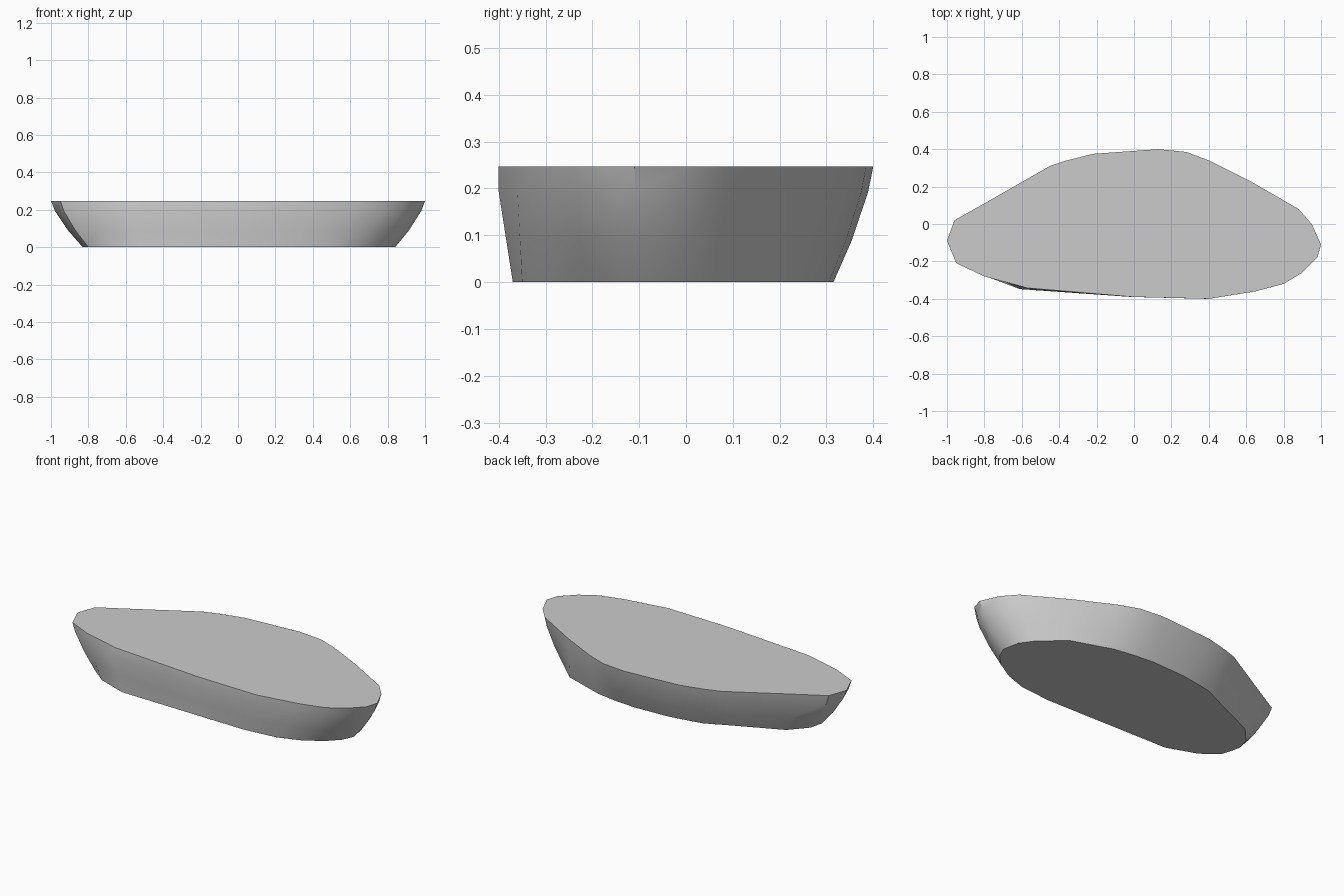
import bpy, bmesh, math
from mathutils import Vector

cube = bpy.data.objects.get("Cube")
if cube:
    bpy.data.objects.remove(cube, do_unlink=True)

HEIGHT = 0.247

# Matching outlines of the base and the rim, counter-clockwise from +x
BASE = [(.84, -.1), (.82, 0), (.77, .07), (.63, .2), (.38, .285), (.25, .305),
        (.12, .315), (-.1, .305), (-.3, .27), (-.45, .2), (-.72, .08),
        (-.81, -.02), (-.83, -.1), (-.8, -.21), (-.7, -.29), (-.52, -.355),
        (-.1, -.363), (.3, -.37), (.5, -.35), (.63, -.305), (.74, -.24), (.81, -.17)]
RIM = [(1, -.11), (.95, 0), (.88, .08), (.62, .23), (.4, .34), (.28, .385),
       (.13, .4), (-.22, .375), (-.36, .34), (-.45, .31), (-.8, .11),
       (-.96, .02), (-1, -.09), (-.95, -.21), (-.8, -.28), (-.57, -.342),
       (0, -.39), (.4, -.4), (.65, -.36), (.8, -.32), (.9, -.26), (.98, -.18)]
# Wall profile: height share and how far the wall has flared out
WALL = [(0, 0), (.36, .46), (.78, .87), (1, 1)]

stone = bpy.data.materials.new("stone_grey")
stone.use_nodes = True
grey = (0.6, 0.6, 0.6, 1)
stone.diffuse_color = grey
stone.node_tree.nodes["Principled BSDF"].inputs["Base Color"].default_value = grey

# Flared slab: rings lofted from base to rim
bm = bmesh.new()
rings = []
for share, flare in WALL:
    ring = []
    for b, r in zip(BASE, RIM):
        p = Vector(b).lerp(Vector(r), flare)
        # The front wall is full just below the rim
        if share > .5 and p.y < -.33:
            p.y = r[1] - (.006 if -.7 < p.x < -.4 and share < 1 else 0)
            if -.7 < p.x < -.4 and share < 1:
                p.x = -.61
        ring.append(bm.verts.new((p.x, p.y, share * HEIGHT)))
    rings.append(ring)
n = len(BASE)
for low, high in zip(rings, rings[1:]):
    for i in range(n):
        j = (i + 1) % n
        bm.faces.new((low[i], low[j], high[j], high[i]))
bm.faces.new(rings[-1])
bm.faces.new(rings[0][::-1])
bmesh.ops.recalc_face_normals(bm, faces=bm.faces)

mesh = bpy.data.meshes.new("flared_slab")
bm.to_mesh(mesh)
bm.free()
mesh.materials.append(stone)
slab = bpy.data.objects.new("flared_slab", mesh)
bpy.context.collection.objects.link(slab)

# Smooth wall with crisp rim and base edges
bpy.ops.object.select_all(action='DESELECT')
slab.select_set(True)
bpy.context.view_layer.objects.active = slab
bpy.ops.object.shade_smooth_by_angle(angle=math.radians(35))
